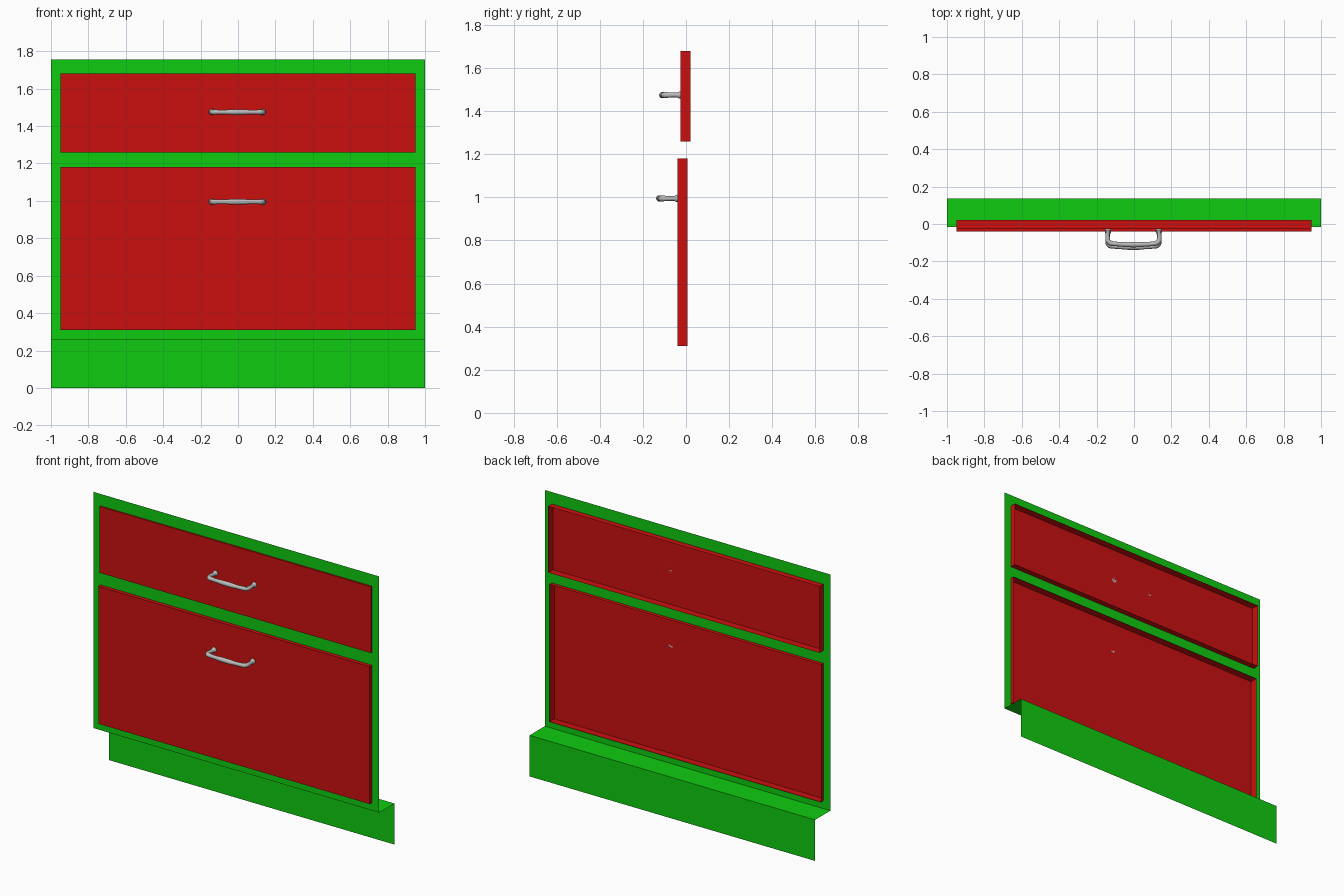
import bpy
import bmesh

cube = bpy.data.objects.get("Cube")
if cube:
    bpy.data.objects.remove(cube, do_unlink=True)


def make_material(name, rgb):
    mat = bpy.data.materials.new(name)
    mat.use_nodes = True
    mat.diffuse_color = (*rgb, 1)
    mat.node_tree.nodes["Principled BSDF"].inputs["Base Color"].default_value = (*rgb, 1)
    return mat


green = make_material("cabinet green", (0.005, 0.6, 0.005))
red = make_material("drawer red", (0.6, 0.005, 0.005))
metal = make_material("handle grey", (0.5, 0.5, 0.5))


def add_object(name, bm, mat):
    mesh = bpy.data.meshes.new(name)
    bmesh.ops.remove_doubles(bm, verts=bm.verts, dist=1e-4)
    bm.to_mesh(mesh)
    bm.free()
    mesh.materials.append(mat)
    obj = bpy.data.objects.new(name, mesh)
    bpy.context.collection.objects.link(obj)
    return obj


def quad(bm, *corners):
    bm.faces.new([bm.verts.new(c) for c in corners])


FRAME_Y, KICK_Y = -0.016, 0.136
KICK_TOP, TOP = 0.26, 1.755
HALF_DRAWER = 0.95

# name: bottom, top, front, handle height
drawers = {
    "upper_drawer": (1.26, 1.68, -0.026, 1.475),
    "lower_drawer": (0.31, 1.18, -0.040, 0.995),
}

# Face frame: thin sheet grid with an opening for each drawer
xs = [-1, -HALF_DRAWER, HALF_DRAWER, 1]
zs = [KICK_TOP, 0.31, 1.18, 1.26, 1.68, TOP]
bm = bmesh.new()
for i in range(len(xs) - 1):
    for j in range(len(zs) - 1):
        if i == 1 and j in (1, 3):
            continue
        x0, x1, z0, z1 = xs[i], xs[i + 1], zs[j], zs[j + 1]
        quad(bm, (x0, FRAME_Y, z0), (x1, FRAME_Y, z0), (x1, FRAME_Y, z1), (x0, FRAME_Y, z1))
bmesh.ops.remove_doubles(bm, verts=bm.verts, dist=1e-4)
bmesh.ops.dissolve_limit(bm, angle_limit=0.01, verts=bm.verts, edges=bm.edges)
add_object("face_frame", bm, green)

# Toe kick: ledge running back, then a board down to the floor
bm = bmesh.new()
quad(bm, (-1, FRAME_Y, KICK_TOP), (1, FRAME_Y, KICK_TOP), (1, KICK_Y, KICK_TOP), (-1, KICK_Y, KICK_TOP))
quad(bm, (-1, KICK_Y, 0), (1, KICK_Y, 0), (1, KICK_Y, KICK_TOP), (-1, KICK_Y, KICK_TOP))
add_object("toe_kick", bm, green)


def add_drawer(name, bottom, top, front):
    """Drawer front as a shallow tray, open at the back."""
    bm = bmesh.new()
    bmesh.ops.create_cube(bm, size=1)
    depth = 0.048
    bmesh.ops.scale(bm, vec=(2 * HALF_DRAWER, depth, top - bottom), verts=bm.verts)
    bmesh.ops.translate(bm, vec=(0, front + depth / 2, (top + bottom) / 2), verts=bm.verts)
    back = [f for f in bm.faces if f.normal.y > 0.9]
    bmesh.ops.delete(bm, geom=back, context='FACES')
    add_object(name, bm, red)


def add_handle(name, front, height):
    """Bowed pull swept along a curve, with flared feet and a thicker grip."""
    # half profile: x, distance out from the drawer, radius
    half = [(0.136, 0, 0.017), (0.136, 0.006, 0.017), (0.136, 0.012, 0.011),
            (0.139, 0.04, 0.011), (0.138, 0.062, 0.013), (0.128, 0.076, 0.014),
            (0.105, 0.080, 0.012), (0.055, 0.083, 0.012), (0.050, 0.083, 0.014),
            (0, 0.084, 0.015)]
    path = [(-x, d, r) for x, d, r in half] + half[-2::-1]
    curve = bpy.data.curves.new(name, 'CURVE')
    curve.dimensions = '3D'
    curve.bevel_depth = 1
    curve.bevel_resolution = 4
    curve.use_fill_caps = True
    spline = curve.splines.new('NURBS')
    spline.points.add(len(path) - 1)
    for point, (x, d, r) in zip(spline.points, path):
        point.co = (x - 0.003, front - d, height, 1)
        point.radius = r
    spline.order_u = 3
    spline.use_endpoint_u = True
    spline.resolution_u = 4
    temp = bpy.data.objects.new(name + "_path", curve)
    bpy.context.collection.objects.link(temp)
    bpy.context.view_layer.update()
    mesh = bpy.data.meshes.new_from_object(temp.evaluated_get(bpy.context.evaluated_depsgraph_get()))
    bpy.data.objects.remove(temp, do_unlink=True)
    mesh.materials.clear()
    mesh.materials.append(metal)
    obj = bpy.data.objects.new(name, mesh)
    bpy.context.collection.objects.link(obj)
    bpy.ops.object.select_all(action='DESELECT')
    obj.select_set(True)
    bpy.context.view_layer.objects.active = obj
    bpy.ops.object.shade_smooth_by_angle()


for name, (bottom, top, front, height) in drawers.items():
    add_drawer(name, bottom, top, front)
    add_handle(name.replace("drawer", "handle"), front, height)
